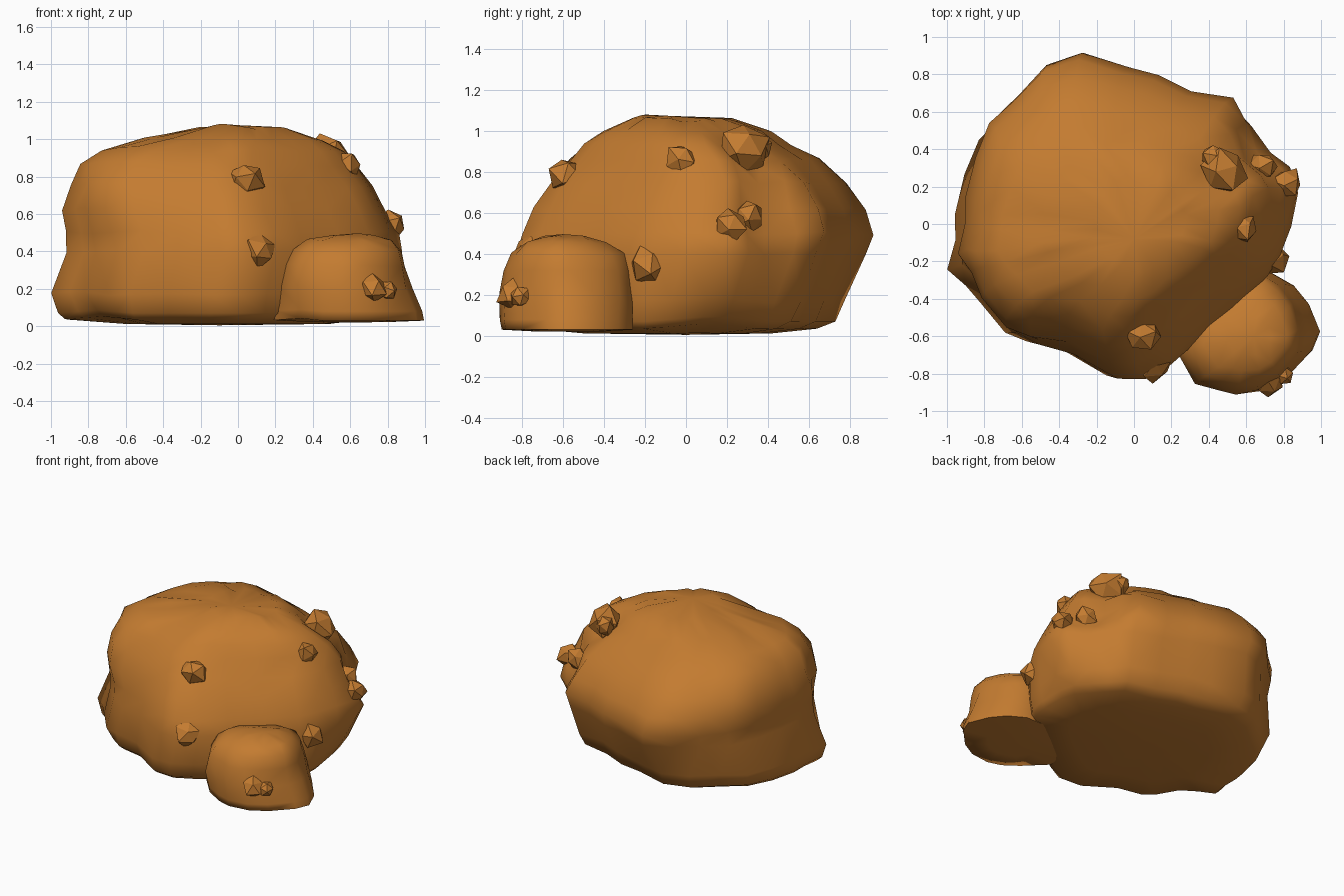
import bpy, bmesh, math, random
from mathutils import Vector, Matrix

if "Cube" in bpy.data.objects:
    bpy.data.objects.remove(bpy.data.objects["Cube"])

random.seed(7)
mat = bpy.data.materials.new("orange_stone")
mat.diffuse_color = (0.55, 0.2, 0.03, 1)
mat.use_nodes = True
mat.node_tree.nodes["Principled BSDF"].inputs["Base Color"].default_value = mat.diffuse_color


def finish(bm, name, angle=None):
    bmesh.ops.recalc_face_normals(bm, faces=bm.faces)
    me = bpy.data.meshes.new(name)
    bm.to_mesh(me)
    bm.free()
    me.materials.append(mat)
    ob = bpy.data.objects.new(name, me)
    bpy.context.collection.objects.link(ob)
    if angle:
        bpy.ops.object.select_all(action='DESELECT')
        ob.select_set(True)
        bpy.context.view_layer.objects.active = ob
        bpy.ops.object.shade_smooth_by_angle(angle=math.radians(angle))
    return ob


def boulder(name, outline, levels, base, top, dents=(), jitter=0.01):
    """Stack the plan outline, fitted to (z, xmin, xmax, ymin, ymax) per level."""
    xs, ys = zip(*outline)
    x0, x1, y0, y1 = min(xs), max(xs), min(ys), max(ys)
    bm = bmesh.new()
    rings = []
    for z, a, b, c, d in levels:
        ring = []
        for x, y in outline:
            p = Vector((a + (x - x0) / (x1 - x0) * (b - a),
                        c + (y - y0) / (y1 - y0) * (d - c), z))
            if z > 0.1:
                p += Vector([random.uniform(-jitter, jitter) for _ in range(3)])
            for centre, radius, push in dents:
                f = max(0, 1 - (p - Vector(centre)).length / radius)
                p += Vector(push) * f
            ring.append(bm.verts.new(p))
        rings.append(ring)
    n = len(outline)
    for lo, hi in zip(rings, rings[1:]):
        for i in range(n):
            j = (i + 1) % n
            bm.faces.new((lo[i], lo[j], hi[j], hi[i]))
    for ring, tip in ((rings[0], base), (rings[-1], top)):
        v = bm.verts.new(tip)
        for i in range(n):
            bm.faces.new((ring[i], ring[(i + 1) % n], v))
    bmesh.ops.triangulate(bm, faces=bm.faces)
    return finish(bm, name, 85)


# Main boulder
boulder("large_boulder",
        [(.85, .2), (.82, .33), (.72, .43), (.6, .55), (.5, .67), (.28, .72),
         (.1, .81), (-.08, .84), (-.33, .92), (-.53, .85), (-.68, .7),
         (-.82, .57), (-.91, .36), (-.96, .12), (-.96, -.03), (-1, -.2),
         (-.92, -.3), (-.84, -.42), (-.7, -.58), (-.58, -.64), (-.38, -.69),
         (-.15, -.82), (0, -.83), (.15, -.74), (.3, -.62), (.5, -.45),
         (.68, -.27), (.76, -.15), (.81, 0)],
        [(.012, -.6, .5, -.5, .42), (.035, -.94, .78, -.75, .64),
         (.07, -.97, .82, -.8, .73), (.17, -1, .85, -.82, .78),
         (.4, -.91, .87, -.83, .88), (.5, -.925, .86, -.80, .91),
         (.62, -.935, .81, -.75, .87), (.75, -.9, .74, -.66, .79),
         (.86, -.84, .64, -.57, .65), (.94, -.73, .57, -.49, .51),
         (1.0, -.5, .46, -.4, .42), (1.055, -.22, .28, -.25, .25)],
        (-.1, 0, .005), (0, -.08, 1.075),
        dents=[((.76, .42, .63), .28, (-.13, -.09, 0)),
               ((.48, .33, .93), .25, (-.05, -.04, -.04)),
               ((-.68, -.46, .82), .4, (-.06, -.06, .03)),
               ((-.05, -.15, 1.06), .2, (0, 0, .04)),
               ((-.8, -.45, 0), .3, (.08, .05, .02)),
               ((-.45, -.66, 0), .3, (0, .05, 0)),
               ((.82, .15, 0), .35, (-.12, -.02, .03))])

# Small boulder at the front right
boulder("small_boulder",
        [(.99, -.58), (.93, -.43), (.85, -.33), (.73, -.26), (.55, -.26),
         (.35, -.38), (.22, -.52), (.19, -.66), (.32, -.84), (.45, -.88),
         (.55, -.91), (.7, -.89), (.82, -.82), (.95, -.68)],
        [(.022, .4, .8, -.75, -.4), (.03, .19, .995, -.9, -.26),
         (.08, .2, .985, -.91, -.26), (.2, .23, .93, -.91, -.26),
         (.32, .27, .89, -.885, -.27), (.4, .32, .87, -.85, -.3),
         (.455, .39, .82, -.79, -.39), (.485, .5, .74, -.7, -.5)],
        (.59, -.6, .02), (.64, -.6, .497), jitter=0.007,
        dents=[((.35, -.75, .35), .25, (-.04, -.035, .02)),
               ((.85, -.75, .38), .2, (.03, -.03, .01)),
               ((.28, -.78, .02), .18, (.02, .03, .02))])

# Faceted nuggets: x, y, z, radius
nuggets = [(.045, -.585, .785, .098), (.11, -.755, .40, .095),
           (.72, -.84, .20, .085), (.80, -.81, .19, .055),
           (.48, .28, .91, .13), (.42, .36, .92, .075),
           (.585, -.02, .86, .085), (.69, .31, .585, .085),
           (.82, .22, .54, .09), (.735, -.18, .35, .1)]
for x, y, z, r in nuggets:
    bm = bmesh.new()
    turn = Matrix.Rotation(random.uniform(0, 6), 4, 'Z') @ Matrix.Rotation(random.uniform(0, 6), 4, 'X')
    bmesh.ops.create_icosphere(bm, subdivisions=1, radius=r,
                               matrix=Matrix.Translation((x, y, z)) @ turn)
    for v in bm.verts:
        v.co += (v.co - Vector((x, y, z))) * random.uniform(-.2, .12)
    finish(bm, "nugget")
